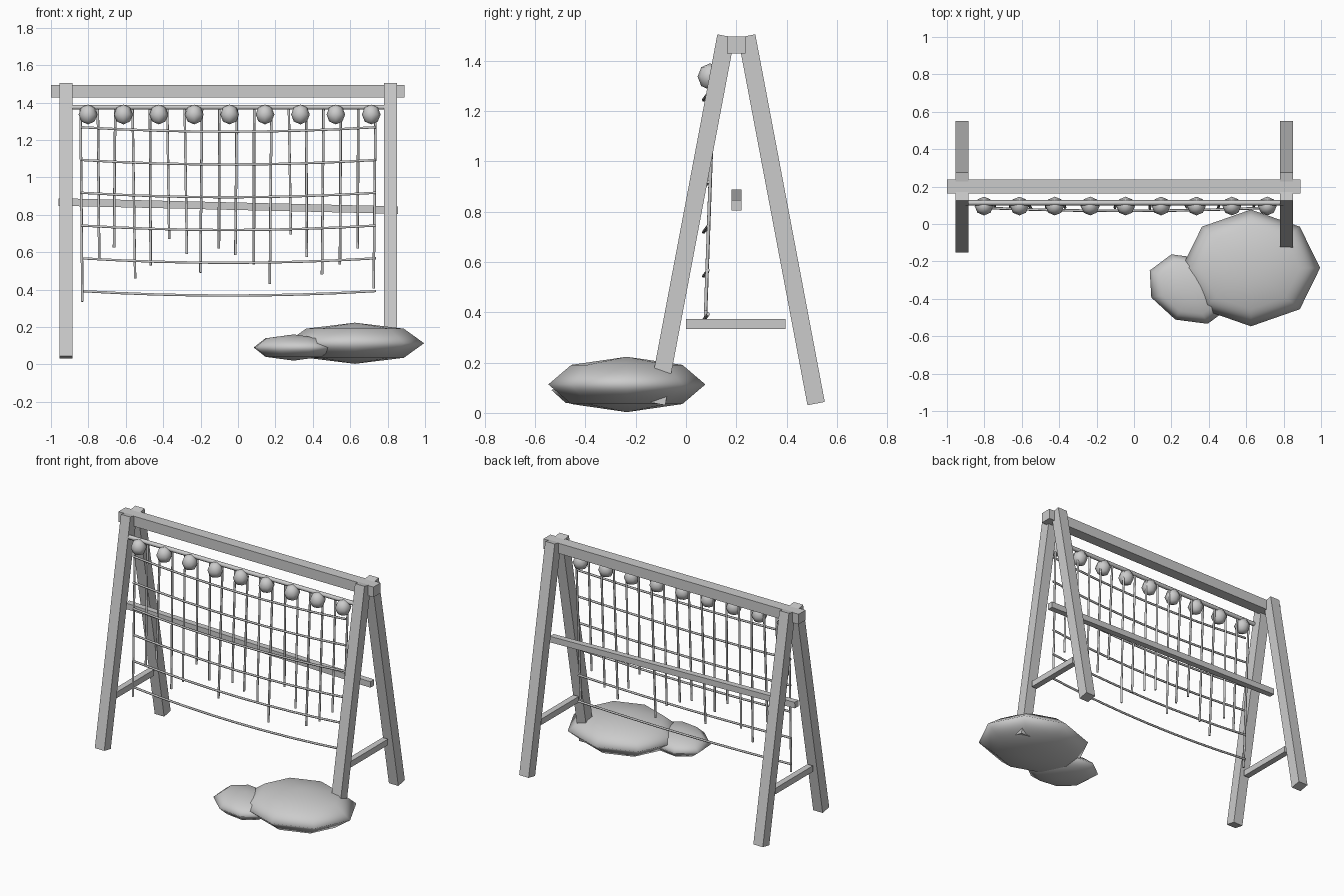
import bpy, math
from mathutils import Vector

if "Cube" in bpy.data.objects:
    bpy.data.objects.remove(bpy.data.objects["Cube"])

LEFT_X, RIGHT_X, MID_Y = -0.92, 0.815, 0.20


def beam(name, a, b, w, d):
    """Square timber from a to b, w along its side axis and d along the other."""
    a, b = Vector(a), Vector(b)
    bpy.ops.mesh.primitive_cube_add(size=1)
    o = bpy.context.object
    o.name = name
    for v in o.data.vertices:
        v.co = (v.co.x * w, v.co.y * d, v.co.z * (b - a).length)
    z = (b - a).normalized()
    x = Vector((1, 0, 0)) if abs(z.x) < 0.5 else Vector((0, 1, 0))
    y = z.cross(x).normalized()
    x = y.cross(z)
    c = (a + b) / 2
    for v in o.data.vertices:
        v.co = c + x * v.co.x + y * v.co.y + z * v.co.z
    return o


def tube(name, pts, r):
    """Thin rope or rod along a list of points."""
    cu = bpy.data.curves.new(name, 'CURVE')
    cu.dimensions = '3D'
    cu.bevel_depth = r
    cu.bevel_resolution = 1
    cu.use_fill_caps = True
    s = cu.splines.new('POLY')
    s.points.add(len(pts) - 1)
    for p, q in zip(s.points, pts):
        p.co = (*q, 1)
    o = bpy.data.objects.new(name, cu)
    bpy.context.collection.objects.link(o)
    bpy.ops.object.select_all(action='DESELECT')
    o.select_set(True)
    bpy.context.view_layer.objects.active = o
    bpy.ops.object.convert(target='MESH')
    bpy.ops.object.shade_smooth_by_angle(angle=math.radians(65))


def ball(name, loc, size, rot=0):
    """Low-poly smooth ellipsoid."""
    bpy.ops.mesh.primitive_uv_sphere_add(segments=8, ring_count=4, radius=1,
                                         location=loc, rotation=(0, 0, rot))
    o = bpy.context.object
    o.name = name
    o.scale = size
    bpy.ops.object.shade_smooth()


# A-frame legs and side braces
for side, x in (("left", LEFT_X), ("right", RIGHT_X)):
    for end, s in (("front", -1), ("back", 1)):
        beam(f"{side}_{end}_leg", (x, MID_Y + s * 0.041, 1.4975),
             (x, MID_Y + s * 0.317, 0.037), 0.07, 0.07)
    beam(f"{side}_brace", (x, 0.0, 0.354), (x, 0.395, 0.354), 0.04, 0.04)

# Top beam and slightly tilted middle rail
beam("top_beam", (-1.0, MID_Y, 1.461), (0.89, MID_Y, 1.461), 0.074, 0.068)
beam("middle_rail", (-0.96, MID_Y, 0.868), (0.855, MID_Y, 0.825), 0.04, 0.04)

# Hanging rod with floats
tube("hanging_rod", [(-0.90, 0.113, 1.375), (0.80, 0.113, 1.375)], 0.014)
for i in range(9):
    ball(f"float_{i + 1}", (-0.802 + i * 0.1893, 0.096, 1.336), (0.05, 0.05, 0.053))

# Vertical net strands: bottom x and z of each
ends = [(-.832, .335), (-.742, .56), (-.663, .625), (-.55, .46), (-.467, .53),
        (-.368, .67), (-.273, .59), (-.201, .49), (-.102, .62), (-.014, .585),
        (.085, .535), (.17, .43), (.283, .695), (.368, .575), (.449, .48),
        (.545, .535), (.64, .62), (.725, .405)]
for i, (x, z) in enumerate(ends):
    tube(f"vertical_strand_{i + 1}",
         [(-0.842 + i * 0.0928, 0.112, 1.372),
          (x, 0.112 - 0.035 * (1.372 - z), z)], 0.007)

# Sagging horizontal net strands
for i in range(6):
    z = 1.268 - i * 0.1752
    pts = []
    for k in range(9):
        t = k / 8
        sag = 4 * t * (1 - t)
        pts.append((-0.838 + 1.575 * t, 0.088 - 0.018 * sag, z - 0.024 * sag))
    tube(f"horizontal_strand_{i + 1}", pts, 0.007)

# Heaps at the right front foot
ball("large_heap", (0.625, -0.235, 0.113), (0.37, 0.312, 0.11))
ball("small_heap", (0.297, -0.348, 0.09), (0.235, 0.18, 0.07), math.radians(-25))
